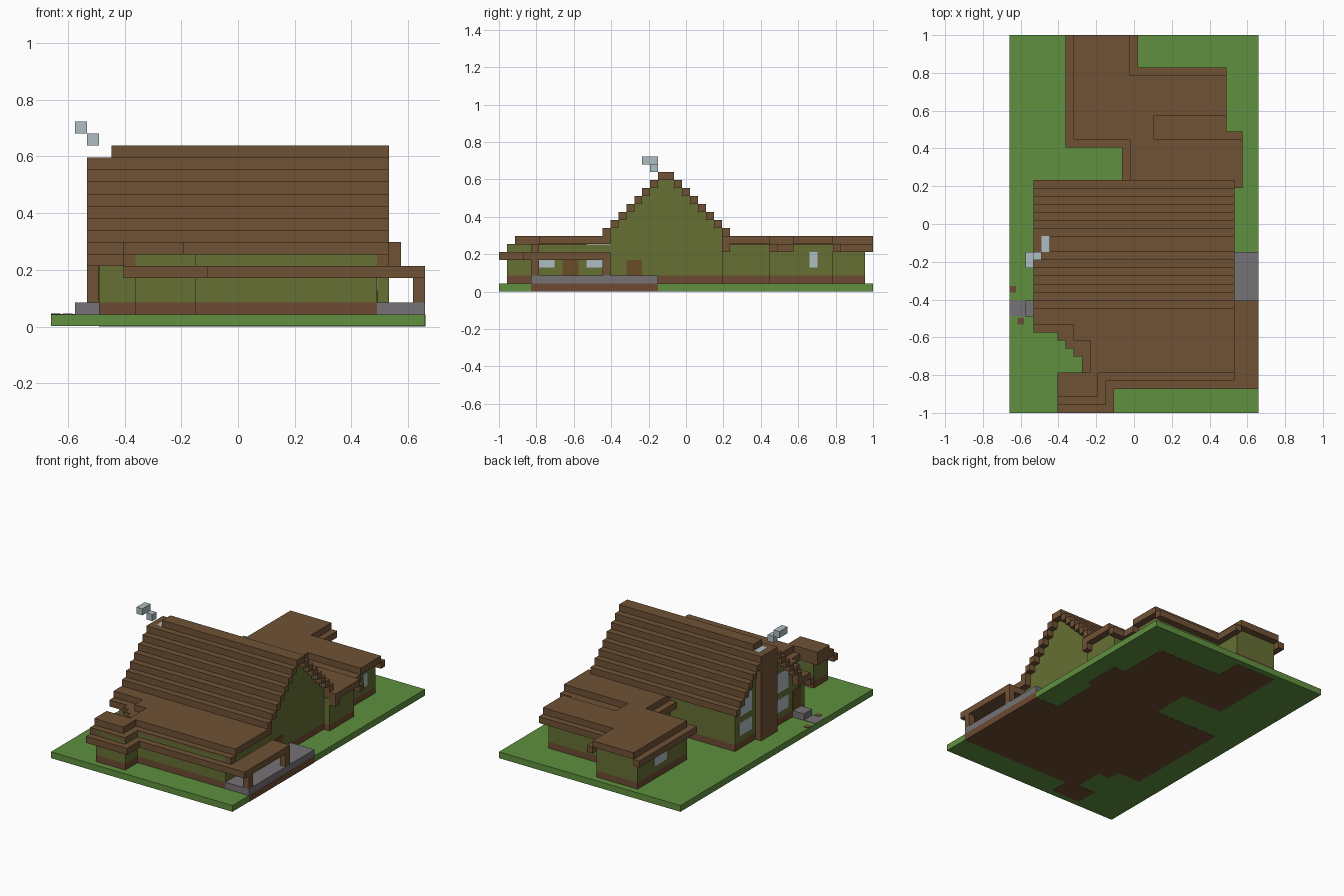
import bpy
import bmesh
from mathutils import Vector

default_cube = bpy.data.objects.get("Cube")
if default_cube:
    bpy.data.objects.remove(default_cube, do_unlink=True)

# The house sits on a regular block grid
UNIT = 2 / 47
ORIGIN = Vector((-31 / 2, -47 / 2, 0))


def make_material(name, red, green, blue):
    material = bpy.data.materials.new(name)
    material.use_nodes = True
    colour = (red, green, blue, 1)
    material.diffuse_color = colour
    shader = material.node_tree.nodes["Principled BSDF"]
    shader.inputs["Base Color"].default_value = colour
    shader.inputs["Roughness"].default_value = 0.9
    return material


timber = make_material("timber brown", .163, .085, .036)
plinth_brown = make_material("plinth brown", .155, .07, .033)
olive = make_material("olive wall", .133, .16, .034)
grass = make_material("grass green", .115, .28, .05)
stone = make_material("stone grey", .18, .17, .18)
glass = make_material("pale glass", .42, .51, .54)
door_brown = make_material("door brown", .14, .075, .02)


def build(name, material, boxes):
    """One object made of boxes given as (x0, x1, y0, y1, z0, z1) in blocks."""
    bm = bmesh.new()
    for x0, x1, y0, y1, z0, z1 in boxes:
        low, high = Vector((x0, y0, z0)), Vector((x1, y1, z1))
        corners = bmesh.ops.create_cube(bm, size=1)["verts"]
        for vert in corners:
            spot = (low + high) / 2 + vert.co * (high - low)
            vert.co = (spot + ORIGIN) * UNIT
    mesh = bpy.data.meshes.new(name)
    bm.to_mesh(mesh)
    bm.free()
    mesh.materials.append(material)
    obj = bpy.data.objects.new(name, mesh)
    bpy.context.collection.objects.link(obj)
    return obj


def layer(plan, bottom, top):
    """Raise flat rectangles (x0, x1, y0, y1) between two heights."""
    return [rect + (bottom, top) for rect in plan]


def plate(x, y0, y1, z0, z1, side):
    """Thin panel on a wall that faces along x."""
    edge = x + side * 0.1
    return (min(x, edge), max(x, edge), y0, y1, z0, z1)


# Floor plan rectangles
main_plan = [(4, 27, 11, 28), (8, 27, 9, 11), (10, 27, 4, 9)]
front_wing_plan = [(7, 12, 1, 4.5)]
back_wing_plan = [(15, 28, 28, 34), (15, 26, 34, 42), (8, 15, 34, 46)]
house_plan = main_plan + front_wing_plan + back_wing_plan
porch_plan = [(27, 31, 4, 20)]

# Ground: lawn with soil showing under the house and along the porch
build("lawn", grass, [(0, 31, 0, 47, 0.03, 1)])
build("soil", plinth_brown, layer(house_plan, 0, 0.9)
      + [(27, 31.02, 4, 20, 0, 1)])

# Walls
build("plinth", plinth_brown, layer(house_plan, 1, 2))
build("main_walls", olive, layer(main_plan, 2, 5.95))
build("front_wing_walls", olive, layer(front_wing_plan, 2, 5.95))
build("back_wing_walls", olive, layer(back_wing_plan, 2, 5.95))

# Steep main roof: stepped rows on both slopes, with the gable wall inside
RIDGE_Y, RIDGE_Z, ROWS = 21, 14, 7
rows, gable = [], [(4, 27, 14, 28, 5.95, 7)]
for step in range(1, ROWS + 1):
    z = RIDGE_Z - step
    for y in (RIDGE_Y - step - 1, RIDGE_Y + step):
        rows.append((3, 28, y, y + 1, z, z + 1))
    gable.append((4, 27, RIDGE_Y - step, RIDGE_Y + step, z, z + 1))
rows.append((5, 28, RIDGE_Y - 1, RIDGE_Y + 1, RIDGE_Z, RIDGE_Z + 1))
build("main_roof_rows", timber, rows)
build("gable_walls", olive, gable)

# Low front roof in three terraces
front_top = [(3, 28, 11, 14), (8, 28, 9, 11), (10, 28, 5, 9), (6, 11, 2, 5)]
front_middle = [(3, 10, 10, 11), (6, 10, 9, 10), (7, 10, 8, 9), (8, 10, 7, 8),
                (9, 10, 5, 7), (11, 28, 4, 5), (6, 12, 1, 5)]
front_eave = [(6, 13, 0, 1), (12, 13, 1, 4), (12, 31, 3, 4)]
build("front_roof_top", timber, layer(front_top, 6, 7))
build("front_roof_middle", timber, layer(front_middle, 5, 6))
build("front_roof_eave", timber, layer(front_eave, 4, 5))

# Low back roof with a sunken valley and an eave ring
back_top = [(15, 29, 28, 34), (8, 18, 34, 37), (15, 27, 37, 42),
            (8, 15, 37, 47)]
back_eave = [(14, 15, 28, 34), (7, 15, 33, 34), (7, 8, 34, 47),
             (15, 16, 42, 47), (16, 27, 42, 43), (28, 29, 28, 29)]
valley = [(18, 27, 34, 37), (27, 29, 34, 35)]
build("back_roof_top", timber, layer(back_top, 6, 7))
build("back_roof_eave", timber, layer(back_eave, 5, 6))
build("back_roof_valley", timber, layer(valley, 5, 6))

# Side porch
build("porch_floor", stone, layer(porch_plan, 1, 2))
build("porch_posts", timber, [(30, 31, y, y + 1, 2, 4) for y in (4, 13)])
build("porch_roof", timber, [(28, 31, 4, 14, 4, 5)])

# Chimney and drifting smoke
build("chimney", timber, [(3, 4, 19, 23, 1, 13), (3, 4, 20, 22, 13, 14)])
build("smoke", glass, [(4, 5, 20, 22, 13, 14.02), (3, 4, 19, 20, 15, 16),
                       (2, 3, 18, 20, 16, 17)])

# Windows
build("porch_windows", glass,
      [plate(27, y, y + 2, 3, 4, 1) for y in (5, 11)])
build("back_wing_windows", glass,
      [plate(26, 39, 40, 3, 5, 1), plate(8, 39, 42, 3, 5, -1)])
build("gable_windows", glass,
      [plate(4, y, y + 3, z, z + height, -1)
       for y in (15, 24) for z, height in ((3, 2), (6, 3))])

# Doors and the side entrance steps
build("porch_doors", door_brown,
      [plate(27, y, y + 2, 2, 4, 1) for y in (8, 16)])
build("side_door", door_brown, [plate(4, 12, 14, 2, 5, -1)])
build("side_step", stone, [(2, 4, 12, 14, 1, 2)])
build("side_path", stone, [(0, 2, 12, 14, 0.9, 1.05)])

# Small flat plants beside the path
build("path_plants", plinth_brown,
      [(x, x + 0.8, y, y + 0.8, 0.9, 1.06) for x, y in ((0, 15), (1, 11))])
